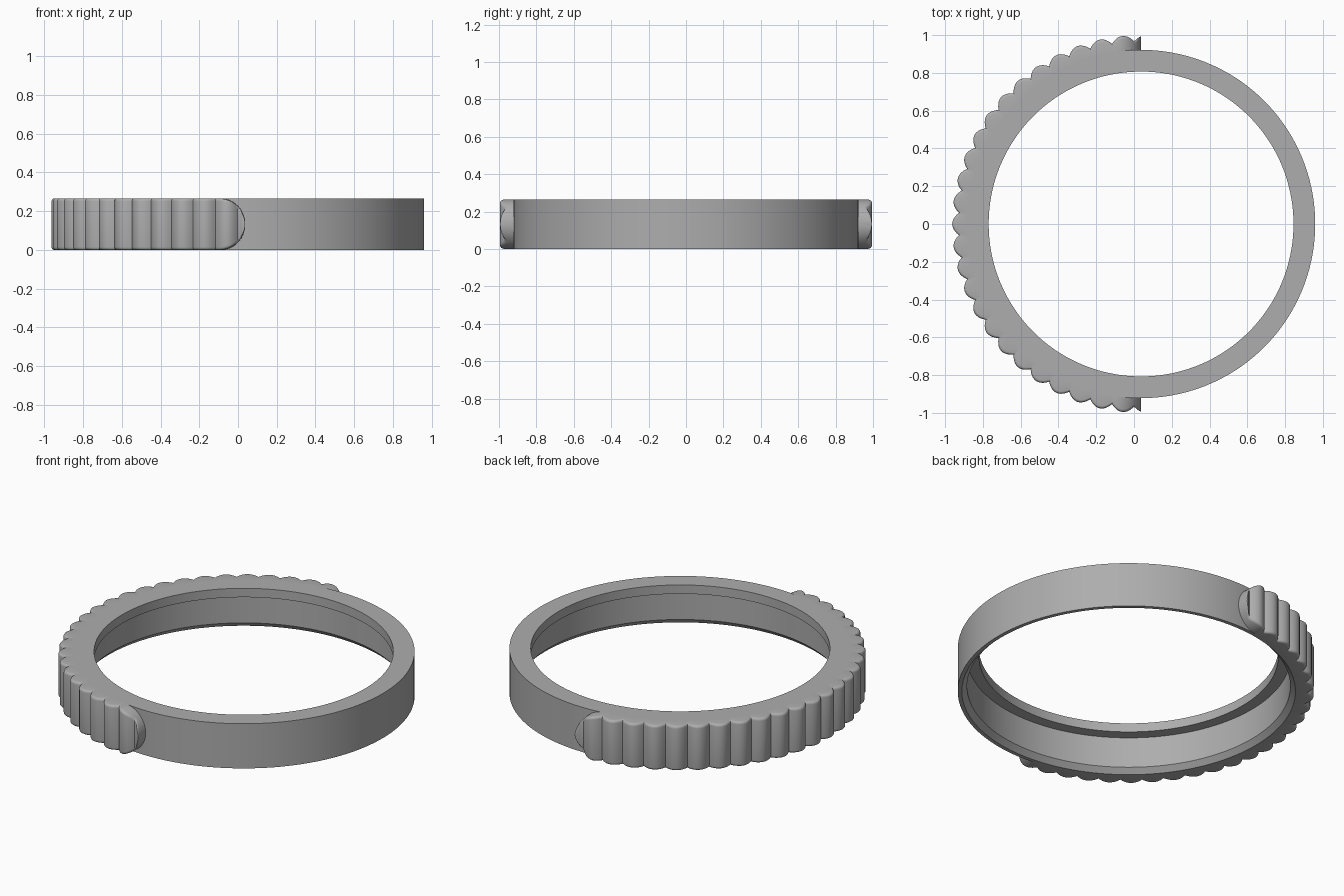
import bpy, bmesh, math

if "Cube" in bpy.data.objects:
    bpy.data.objects.remove(bpy.data.objects["Cube"])

CX, H = 0.0375, 0.266          # ring centre and height
PITCH = math.radians(7.03)     # spacing of the grip ridges
grey = bpy.data.materials.new("grey")
grey.diffuse_color = (0.42, 0.42, 0.42, 1)
grey.use_nodes = True
grey.node_tree.nodes["Principled BSDF"].inputs["Base Color"].default_value = grey.diffuse_color


def finish(name, bm, angle):
    bmesh.ops.remove_doubles(bm, verts=bm.verts, dist=1e-5)
    bmesh.ops.recalc_face_normals(bm, faces=bm.faces)
    me = bpy.data.meshes.new(name)
    bm.to_mesh(me)
    bm.free()
    me.materials.append(grey)
    ob = bpy.data.objects.new(name, me)
    ob.location.x = CX
    bpy.context.collection.objects.link(ob)
    bpy.ops.object.select_all(action='DESELECT')
    ob.select_set(True)
    bpy.context.view_layer.objects.active = ob
    bpy.ops.object.shade_smooth_by_angle(angle=math.radians(angle))


def skin(bm, sections, closed):
    # join equal closed sections with quads
    rows = [[bm.verts.new(p) for p in s] for s in sections]
    n = len(rows[0])
    pairs = list(zip(rows, rows[1:])) + ([(rows[-1], rows[0])] if closed else [])
    for a, b in pairs:
        for j in range(n):
            k = (j + 1) % n
            bm.faces.new((a[j], a[k], b[k], b[j]))
    return rows


# ring body: lathed wall with an inward lip on top and a chamfered lower rim
profile = [(0.922, 0), (0.922, H), (0.807, H), (0.807, 0.213),
           (0.872, 0.213), (0.872, 0.03), (0.9, 0)]
N = 144
bm = bmesh.new()
skin(bm, [[(r * math.cos(t), r * math.sin(t), z) for r, z in profile]
          for t in (2 * math.pi * i / N for i in range(N))], True)
finish("ring_body", bm, 30)


# ridged grip: half band with scalloped outside and rounded ends
def ridge_radius(t):
    p = ((t - math.pi / 2) / PITCH + 0.5) % 1 * 2 - 1
    return 1.0 - 0.034 * p * p


A = H / 2                      # radius of the rounded ends
end = [A * (1 - math.cos(math.pi / 2 * i / 16)) / 0.96 for i in range(1, 17)]
step = PITCH / 10
count = int((math.pi / 2 - end[-1]) / step)
half = end + [math.pi / 2 - step * i for i in range(count, 0, -1)]
angles = half + [math.pi / 2] + [math.pi - t for t in reversed(half)]


def grip_section(t):
    d = min(t, math.pi - t) * 0.96
    h = A if d >= A else math.sqrt(A * A - (A - d) ** 2)
    r, f = ridge_radius(t), min(0.015, h * 0.8)
    upper = [(r - f * (1 - math.cos(a)), h - f * (1 - math.sin(a)))
             for a in (math.pi / 2 * i / 4 for i in range(5))] + [(0.915, h)]
    pts = [(q, -z) for q, z in reversed(upper)] + upper
    return [(-q * math.sin(t), q * math.cos(t), A + z) for q, z in pts]


bm = bmesh.new()
rows = skin(bm, [grip_section(t) for t in angles], False)
for row in (rows[0], rows[-1]):
    bm.faces.new(row)
finish("ridged_grip", bm, 40)
